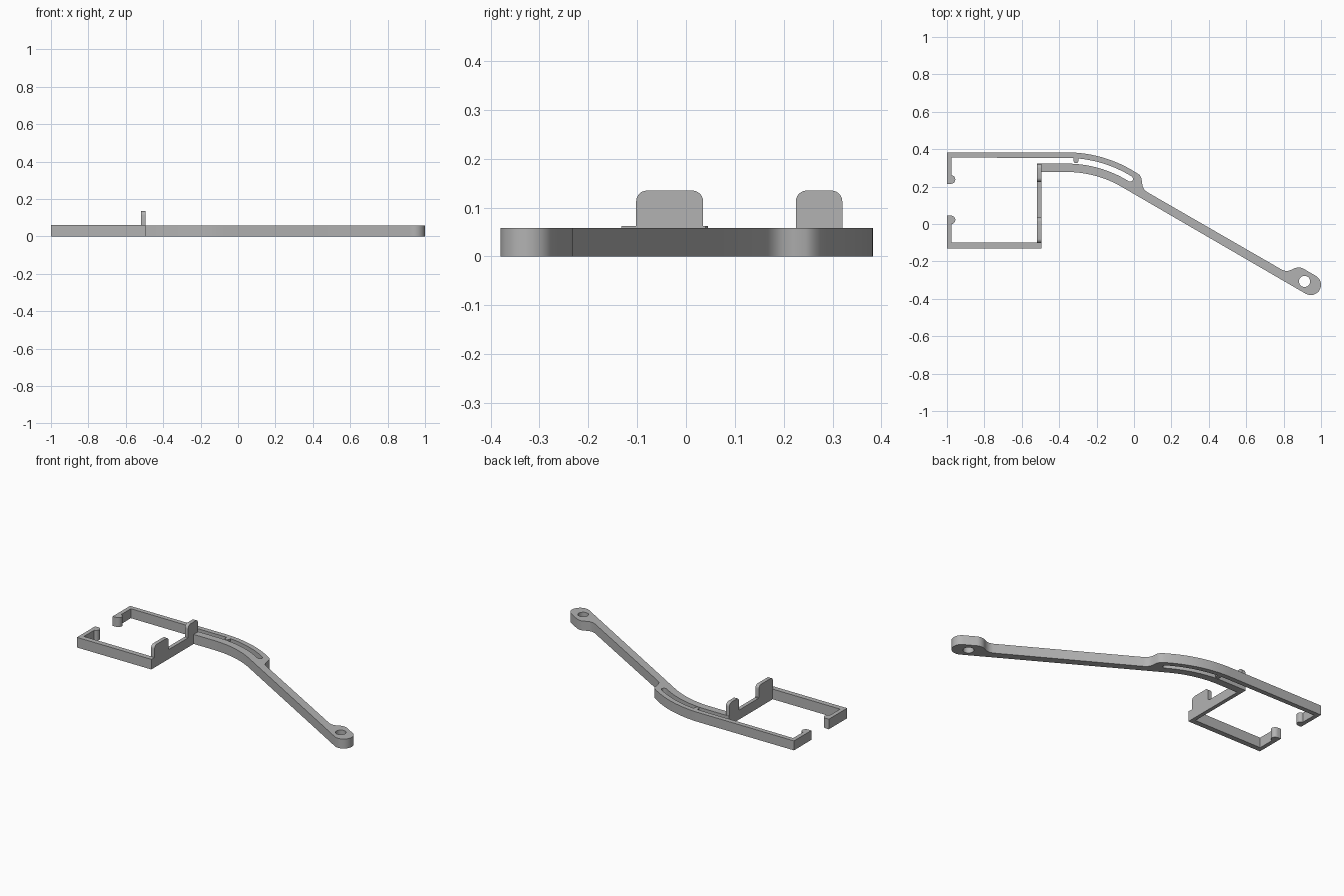
import bpy, bmesh
from math import sin, cos, radians
from mathutils import Vector, Matrix

cube = bpy.data.objects.get("Cube")
if cube:
    bpy.data.objects.remove(cube, do_unlink=True)

grey = bpy.data.materials.new("plain grey")
grey.use_nodes = True
grey.diffuse_color = (0.45, 0.45, 0.45, 1)
grey.node_tree.nodes["Principled BSDF"].inputs["Base Color"].default_value = (0.45, 0.45, 0.45, 1)


def arc(cx, cy, r, a0, a1, n=12):
    """Points on an arc, angles in degrees."""
    angles = [radians(a0 + (a1 - a0) * i / n) for i in range(n + 1)]
    return [(cx + r * cos(a), cy + r * sin(a)) for a in angles]


def prism(name, loops, low, high, matrix=None):
    """Extrude a flat outline, with optional holes, from low to high."""
    bm = bmesh.new()
    for loop in loops:
        vs = [bm.verts.new((x, y, low)) for x, y in loop]
        for a, b in zip(vs, vs[1:] + vs[:1]):
            bm.edges.new((a, b))
    bmesh.ops.triangle_fill(bm, edges=bm.edges[:], use_beauty=True)
    top = bmesh.ops.extrude_face_region(bm, geom=bm.faces[:], use_keep_orig=True)["geom"]
    bmesh.ops.translate(bm, vec=Vector((0, 0, high - low)),
                        verts=[v for v in top if isinstance(v, bmesh.types.BMVert)])
    if matrix:
        bm.transform(matrix)
    bmesh.ops.recalc_face_normals(bm, faces=bm.faces[:])
    mesh = bpy.data.meshes.new(name)
    bm.to_mesh(mesh)
    bm.free()
    mesh.materials.append(grey)
    obj = bpy.data.objects.new(name, mesh)
    bpy.context.collection.objects.link(obj)
    bpy.ops.object.select_all(action='DESELECT')
    obj.select_set(True)
    bpy.context.view_layer.objects.active = obj
    bpy.ops.object.shade_smooth_by_angle(angle=radians(30))
    return obj


THICK = 0.058
LEFT, WALL_IN, WALL_OUT = -1.0, -0.518, -0.495
BX, BY = -0.36, -0.307          # centre of the bend
SLOT = 58.2                     # angle where the slot ends
slot_x, slot_y = arc(BX, BY, 0.645, SLOT, SLOT, 1)[0]

# Upper rail, slotted bend, arm and eye as one outline
outline = [(LEFT, 0.383), (LEFT, 0.215)]
outline += arc(-0.978, 0.238, 0.023, -90, 90, 8)             # hook nub
outline += [(-0.975, 0.262), (-0.975, 0.355)]
outline += arc(BX, BY, 0.66, 90, SLOT, 16)                   # slot outer edge
outline += arc(slot_x, slot_y, 0.015, SLOT, SLOT - 180, 8)[1:-1]
outline += arc(BX, BY, 0.63, SLOT, 90, 16)                   # slot inner edge
outline += [(WALL_IN, 0.323), (WALL_IN, 0.04), (WALL_OUT, 0.04), (WALL_OUT, 0.278)]
outline += arc(BX, BY, 0.585, 90, 60, 16)                    # underside of bend
outline += arc(0.945, -0.325, 0.055, -120, 60, 20)           # eye
outline += arc(0.88, -0.2875, 0.055, 60, 120, 8)
outline += [(0.84, -0.246), (0.825, -0.25), (0.808, -0.25), (0.79, -0.244)]
outline += [(0.075, 0.168), (0.058, 0.18), (0.047, 0.198), (0.043, 0.22), (0.04, 0.245)]
outline += arc(BX, BY, 0.69, 55.5, 90, 18)                   # top of bend
hole = arc(0.912, -0.307, 0.03, 0, 345, 23)
prism("rail_and_arm", [outline, hole], 0, THICK)

# Small peg reaching into the slot
prism("slot_peg", [[(-0.297, 0.36), (-0.323, 0.36)] + arc(-0.31, 0.338, 0.013, 180, 360, 8)],
      0, THICK)

# Lower half of the clip frame, slightly taller
frame = [(LEFT, 0.045), (LEFT, -0.132), (WALL_OUT, -0.132), (WALL_OUT, 0.04),
         (WALL_IN, 0.04), (WALL_IN, -0.1), (-0.975, -0.1), (-0.975, -0.001)]
frame += arc(-0.978, 0.022, 0.023, -90, 90, 8)
prism("clip_frame", [frame], 0, 0.062)

# Upright tabs with rounded top corners, turned so the profile lies in YZ
upright = Matrix(((0, 0, 1, 0), (1, 0, 0, 0), (0, 1, 0, 0), (0, 0, 0, 1)))
for name, y0, y1, base in (("front_tab", -0.102, 0.035, 0.062), ("back_tab", 0.225, 0.32, THICK)):
    r, top = 0.022, 0.135
    profile = [(y0, base), (y1, base)]
    profile += arc(y1 - r, top - r, r, 0, 90, 6) + arc(y0 + r, top - r, r, 90, 180, 6)
    prism(name, [profile], WALL_IN, WALL_OUT, upright)
